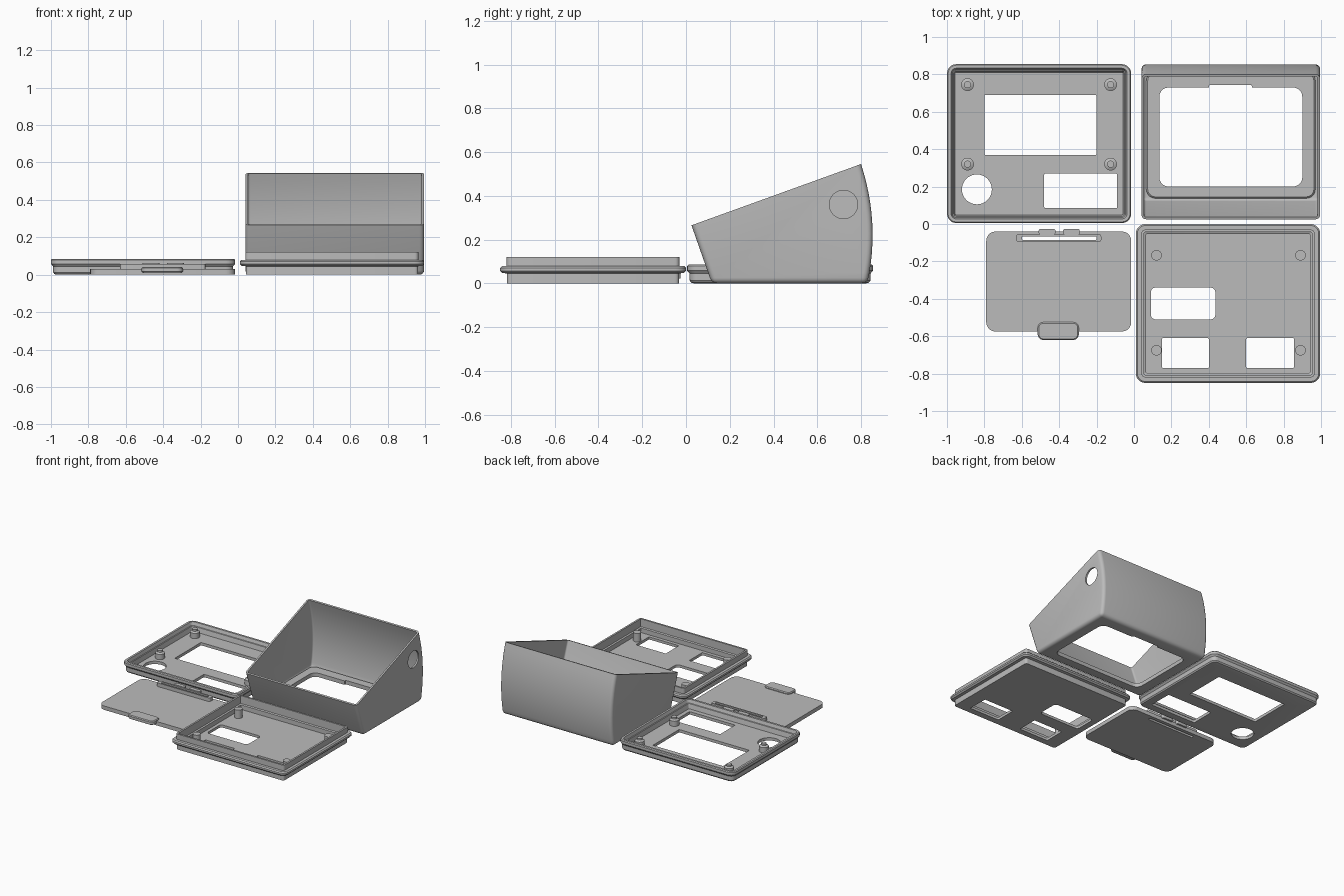
import bpy, bmesh, math
from mathutils import Matrix, Vector

cube = bpy.data.objects.get("Cube")
if cube:
    bpy.data.objects.remove(cube, do_unlink=True)

grey = bpy.data.materials.new("plain grey plastic")
grey.use_nodes = True
colour = (0.5, 0.5, 0.5, 1)
grey.diffuse_color = colour
grey.node_tree.nodes["Principled BSDF"].inputs["Base Color"].default_value = colour


def activate(ob):
    bpy.ops.object.select_all(action='DESELECT')
    ob.select_set(True)
    bpy.context.view_layer.objects.active = ob


def finish(name, bm):
    bmesh.ops.recalc_face_normals(bm, faces=bm.faces)
    mesh = bpy.data.meshes.new(name)
    bm.to_mesh(mesh)
    bm.free()
    mesh.materials.append(grey)
    ob = bpy.data.objects.new(name, mesh)
    bpy.context.collection.objects.link(ob)
    return ob


def smooth(ob):
    activate(ob)
    bpy.ops.object.shade_smooth_by_angle(angle=math.radians(35))


def loft(name, x0, x1, y0, y1, rings, radius=0.04):
    """Stack of rounded rectangles, each ring given as (inset, height)."""
    bm = bmesh.new()
    steps = 6
    loops = []
    for inset, z in rings:
        r = max(radius - inset, 0.006)
        loop = []
        corners = ((x1, y1, -1, -1), (x0, y1, 1, -1), (x0, y0, 1, 1), (x1, y0, -1, 1))
        for c, (x, y, sx, sy) in enumerate(corners):
            for s in range(steps):
                a = math.pi / 2 * (c + s / (steps - 1))
                loop.append(bm.verts.new((x + sx * (inset + r) + r * math.cos(a),
                                          y + sy * (inset + r) + r * math.sin(a), z)))
        loops.append(loop)
    for a, b in zip(loops, loops[1:]):
        for i in range(len(a)):
            j = (i + 1) % len(a)
            bm.faces.new((a[i], a[j], b[j], b[i]))
    bm.faces.new(loops[0])
    bm.faces.new(loops[-1])
    return finish(name, bm)


def box(name, x0, x1, y0, y1, z0, z1, radius=0.0):
    return loft(name, x0, x1, y0, y1, ((0, z0), (0, z1)), radius)


def cylinder(name, centre, r, depth, r2=None, axis='Z'):
    bm = bmesh.new()
    turn = Matrix.Rotation(math.pi / 2, 4, 'Y') if axis == 'X' else Matrix()
    bmesh.ops.create_cone(bm, cap_ends=True, segments=32, radius1=r,
                          radius2=r if r2 is None else r2, depth=depth,
                          matrix=Matrix.Translation(Vector(centre)) @ turn)
    return finish(name, bm)


def cut(ob, cutters):
    for c in cutters:
        mod = ob.modifiers.new("opening", 'BOOLEAN')
        mod.operation = 'DIFFERENCE'
        mod.solver = 'EXACT'
        mod.object = c
        activate(ob)
        bpy.ops.object.modifier_apply(modifier=mod.name)
        bpy.data.objects.remove(c, do_unlink=True)


def window(x0, x1, y0, y1, radius=0.0):
    return box("window_cutter", x0, x1, y0, y1, -0.1, 0.1, radius)


# Front panel: shallow tray with rounded underside and stepped rim
panel = loft("front_panel", -1, -0.015, 0.005, 0.855, (
    (0.03, 0), (0.019, 0.003), (0.012, 0.012), (0.011, 0.045), (0, 0.058), (0, 0.079),
    (0.006, 0.085), (0.022, 0.085), (0.03, 0.06), (0.036, 0.058), (0.044, 0.022)), 0.05)
cut(panel, [window(-0.8, -0.2, 0.37, 0.69), window(-0.48, -0.09, 0.085, 0.27),
            cylinder("round_cutter", (-0.84, 0.185, 0), 0.08, 0.3)])
smooth(panel)
for x in (-0.89, -0.125):
    for y in (0.32, 0.745):
        smooth(cylinder("panel_post", (x, y, 0.04), 0.034, 0.044))
        smooth(cylinder("panel_post_shoulder", (x, y, 0.066), 0.034, 0.01, 0.019))
        smooth(cylinder("panel_post_pin", (x, y, 0.076), 0.019, 0.016))

# Middle frame: tray with a flange around the outside
frame = loft("middle_frame", 0.01, 0.995, -0.85, 0, (
    (0.032, 0), (0.032, 0.045), (0.01, 0.047), (0, 0.057), (0, 0.07), (0.008, 0.078),
    (0.03, 0.078), (0.03, 0.12), (0.044, 0.12), (0.044, 0.06), (0.054, 0.055),
    (0.054, 0.02)), 0.05)
cut(frame, [window(0.09, 0.435, -0.51, -0.34, 0.025),
            window(0.15, 0.4, -0.77, -0.61), window(0.6, 0.855, -0.77, -0.61)])
smooth(frame)
for x in (0.12, 0.89):
    for y in (-0.675, -0.167):
        smooth(cylinder("frame_post", (x, y, 0.05), 0.028, 0.07))

# Battery lid: plate, finger tab, slotted spring clip
lid = box("battery_lid", -0.79, -0.015, -0.575, -0.04, 0, 0.03, 0.05)
cut(lid, [window(-0.6, -0.2, -0.085, -0.066)])
smooth(lid)
smooth(loft("lid_tab", -0.515, -0.295, -0.62, -0.525,
            ((0.006, 0.012), (0, 0.016), (0, 0.036), (0.006, 0.042)), 0.03))
clip = box("lid_clip", -0.63, -0.175, -0.096, -0.055, 0.028, 0.058, 0.012)
cut(clip, [window(-0.6, -0.2, -0.085, -0.066)])
smooth(clip)
for side in (-1, 1):
    a, b = sorted((-0.4 + side * 0.02, -0.4 + side * 0.11))
    smooth(box("clip_latch", a, b, -0.057, -0.026, 0.022, 0.062, 0.012))

# Housing: wedge profile swept across x, open on the sloping side
bm = bmesh.new()
profile = [(0.025, 0.265), (0.118, 0)]
for i in range(13):
    z = 0.545 * i / 12
    profile.append((0.853 - 0.5 * (z - 0.22) ** 2, z))
ends = [[bm.verts.new((x, y, z)) for y, z in profile] for x in (0.04, 0.995)]
for i in range(len(profile) - 1):
    bm.faces.new((ends[0][i], ends[0][i + 1], ends[1][i + 1], ends[1][i]))
for end in ends:
    bm.faces.new(end)
bmesh.ops.recalc_face_normals(bm, faces=bm.faces)
sharp = [e for e in bm.edges if len(e.link_faces) == 2 and e.calc_face_angle() > 0.5]
bmesh.ops.bevel(bm, geom=sharp, offset=0.025, segments=4, profile=0.5, affect='EDGES')
# make sure the shell faces outward
bmesh.ops.recalc_face_normals(bm, faces=bm.faces)
lowest = min(bm.faces, key=lambda f: f.calc_center_median().z)
if lowest.normal.z > 0:
    bmesh.ops.reverse_faces(bm, faces=bm.faces)
housing = finish("housing", bm)
wall = housing.modifiers.new("wall", 'SOLIDIFY')
wall.thickness = 0.013
wall.offset = -1
activate(housing)
bpy.ops.object.modifier_apply(modifier=wall.name)

# Thicker housing floor around the battery opening
floor = loft("housing_floor", 0.065, 0.97, 0.137, 0.815, ((0, 0.006), (0, 0.022), (0.008, 0.03)), 0.05)
for part in (housing, floor):
    cut(part, [window(0.135, 0.9, 0.2, 0.73, 0.05), window(0.4, 0.63, 0.7, 0.743)])
cut(housing, [cylinder("cable_cutter", (0.99, 0.72, 0.36), 0.065, 0.2, axis='X')])
smooth(housing)
smooth(floor)
